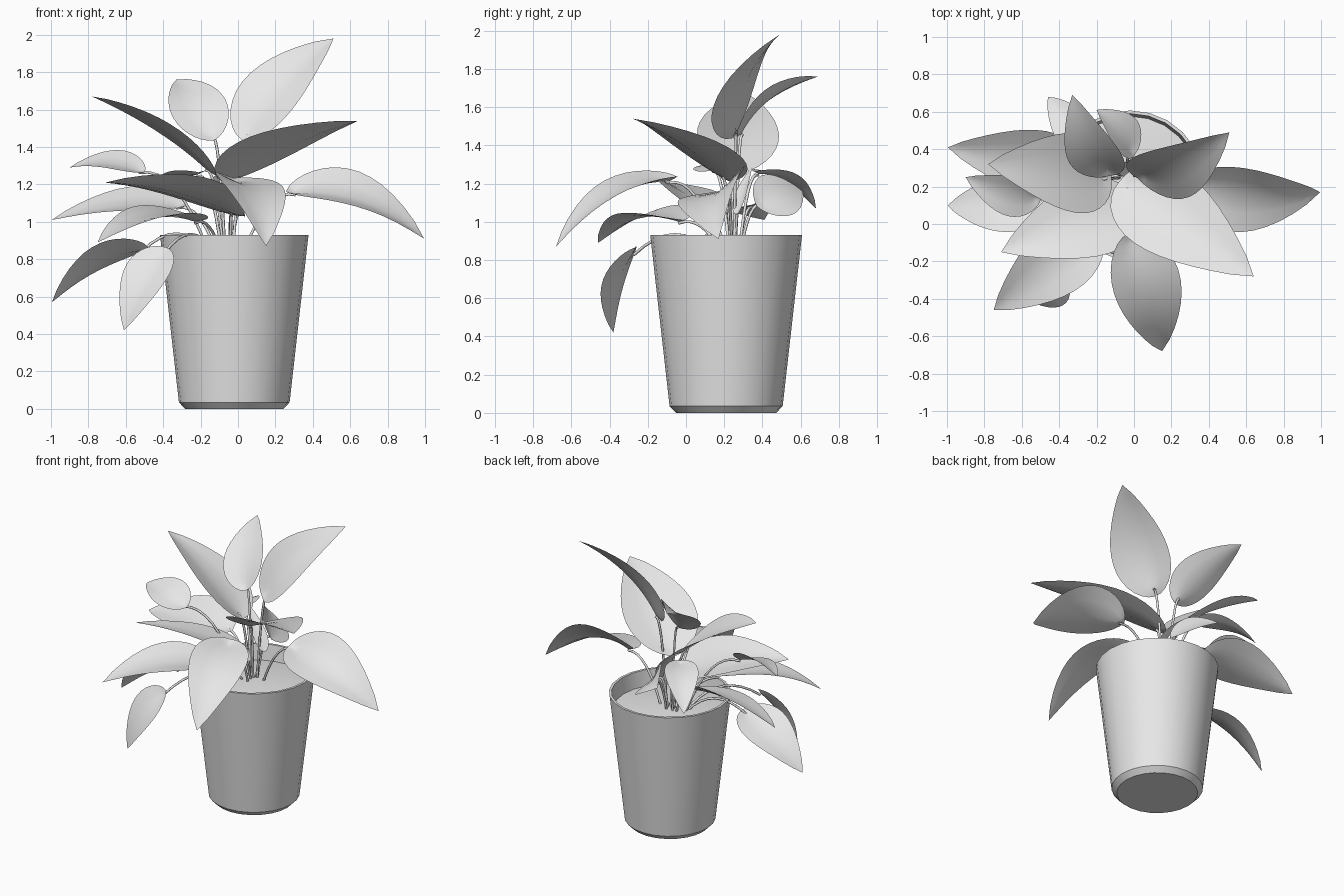
import bpy
import bmesh
import math
from mathutils import Vector

old_cube = bpy.data.objects.get("Cube")
if old_cube:
    bpy.data.objects.remove(old_cube, do_unlink=True)

# One plain grey for the whole plant
clay = bpy.data.materials.new("light_grey")
clay.use_nodes = True
grey = (0.8, 0.8, 0.8, 1)
clay.diffuse_color = grey
clay.node_tree.nodes["Principled BSDF"].inputs["Base Color"].default_value = grey

POT_CENTRE = Vector((-0.02, 0.21, 0))
ROOT_CENTRE = Vector((-0.05, 0.25, 0.83))


def add_mesh(name, bm, smooth_angle):
    """Turn a bmesh into a smooth shaded object with sharp edges kept."""
    mesh = bpy.data.meshes.new(name)
    bm.to_mesh(mesh)
    bm.free()
    mesh.materials.append(clay)
    obj = bpy.data.objects.new(name, mesh)
    bpy.context.collection.objects.link(obj)
    bpy.ops.object.select_all(action="DESELECT")
    obj.select_set(True)
    bpy.context.view_layer.objects.active = obj
    bpy.ops.object.shade_smooth_by_angle(angle=math.radians(smooth_angle))


def lathe(name, profile, sides=24):
    """Spin a radius and height profile around the pot axis."""
    bm = bmesh.new()
    points = [bm.verts.new(POT_CENTRE + Vector((r, 0, z))) for r, z in profile]
    edges = [bm.edges.new(pair) for pair in zip(points, points[1:])]
    bmesh.ops.spin(bm, geom=points + edges, cent=POT_CENTRE, axis=(0, 0, 1),
                   angle=math.tau, steps=sides, use_duplicate=False)
    bmesh.ops.remove_doubles(bm, verts=bm.verts, dist=0.0005)
    bmesh.ops.recalc_face_normals(bm, faces=bm.faces)
    add_mesh(name, bm, 30)


def bezier(a, b, c, t):
    """Point on a quadratic curve."""
    return a * (1 - t) ** 2 + b * 2 * t * (1 - t) + c * t * t


def half_width(t):
    """Heart shaped outline: round at the stalk, pointed at the tip."""
    return math.sin(math.pi * t ** 0.62) ** 0.8 if 0 < t < 1 else 0


def stem(name, end):
    """Thin stalk rising from the soil and bending over to the leaf."""
    out = end - ROOT_CENTRE
    root = ROOT_CENTRE + Vector((out.x, out.y, 0)) * 0.22
    control = root.lerp(end, 0.45)
    control.z = max(end.z, 1.0) + 0.04
    curve = bpy.data.curves.new(name, "CURVE")
    curve.dimensions = "3D"
    curve.bevel_depth = 0.008
    curve.bevel_resolution = 1
    curve.materials.append(clay)
    line = curve.splines.new("POLY")
    steps = 8
    line.points.add(steps)
    for i, point in enumerate(line.points):
        point.co = (*bezier(root, control, end, i / steps), 1)
    obj = bpy.data.objects.new(name, curve)
    bpy.context.collection.objects.link(obj)


def leaf(name, base, tip, up, width, arch=0.05, fold=0.22):
    """Arched blade on a stalk, its two halves lifting from the midrib."""
    base, tip = Vector(base), Vector(tip)
    axis = (tip - base).normalized()
    up = Vector(up)
    up = (up - axis * up.dot(axis)).normalized()
    side = up.cross(axis)
    control = base.lerp(tip, 0.45) + up * arch * 2
    rows, columns = 14, (-1, -0.5, 0, 0.5, 1)
    bm = bmesh.new()
    grid = []
    for i in range(rows + 1):
        t = i / rows
        t = t * t * (1.6 - 0.6 * t)
        reach = half_width(t) * width / 2
        centre = bezier(base, control, tip, t)
        back = axis * width * 0.14 * (1 - t) ** 4
        row = []
        for c in columns:
            lift = up * reach * fold * abs(c) ** 1.3
            row.append(bm.verts.new(centre + side * c * reach + lift - back * abs(c)))
        grid.append(row)
    for low, high in zip(grid, grid[1:]):
        for k in range(len(columns) - 1):
            bm.faces.new((low[k], low[k + 1], high[k + 1], high[k]))
    bmesh.ops.remove_doubles(bm, verts=bm.verts, dist=0.0005)
    add_mesh(name, bm, 60)
    stem(name + "_stem", base - up * 0.008)


# Pot with chamfered foot, thin rim and inner wall
lathe("pot", [(0, 0), (0.262, 0), (0.296, 0.035),
              (0.397, 0.93), (0.38, 0.93), (0.362, 0.79)])
# Gently mounded soil
lathe("soil", [(0.366, 0.82), (0.22, 0.84), (0, 0.85)])

# Upright leaves
leaf("tall_leaf", base=(0.055, 0.26, 1.475), tip=(0.51, 0.49, 1.98),
     up=(-0.34, -0.76, 0.55), width=0.38, arch=0.06)
leaf("right_upper_leaf", base=(-0.03, 0.19, 1.235), tip=(0.64, -0.28, 1.54),
     up=(-0.35, 0.42, 0.82), width=0.47, arch=0.03)
leaf("left_upper_leaf", base=(-0.17, 0.24, 1.28), tip=(-0.78, 0.32, 1.67),
     up=(0.5, 0.12, 0.8), width=0.43, arch=0.03)
leaf("back_upper_leaf", base=(-0.14, 0.29, 1.46), tip=(-0.33, 0.69, 1.76),
     up=(-0.2, -0.55, 0.8), width=0.3, arch=0.055)

# Leaves arching outwards on the right and front
leaf("right_leaf", base=(0.31, 0.21, 1.15), tip=(0.995, 0.17, 0.91),
     up=(0.3, -0.48, 0.8), width=0.39, arch=0.095, fold=0.3)
leaf("front_leaf", base=(-0.015, -0.09, 1.21), tip=(0.15, -0.68, 0.87),
     up=(0.25, -0.35, 0.85), width=0.37, arch=0.09)

# Leaves spreading on the left
leaf("left_front_leaf", base=(-0.03, 0.08, 1.045), tip=(-0.71, -0.15, 1.21),
     up=(0.25, 0.35, 0.9), width=0.44, arch=0.04)
leaf("left_back_leaf", base=(-0.33, 0.35, 1.08), tip=(-0.995, 0.41, 1.01),
     up=(0, -0.36, 0.9), width=0.35, arch=0.04)
leaf("left_middle_leaf", base=(-0.53, 0.14, 1.27), tip=(-0.9, 0.25, 1.29),
     up=(0, -0.42, 0.9), width=0.24, arch=0.04)
leaf("left_corner_leaf", base=(-0.23, -0.04, 1.0), tip=(-0.75, -0.46, 0.89),
     up=(-0.22, -0.32, 0.9), width=0.37, arch=0.07)

# Drooping leaves
leaf("left_drooping_leaf", base=(-0.52, 0.05, 0.845), tip=(-0.995, 0.1, 0.57),
     up=(-0.4, 0.42, 0.8), width=0.31, arch=0.06)
leaf("front_drooping_leaf", base=(-0.4, -0.28, 0.83), tip=(-0.61, -0.38, 0.42),
     up=(-0.38, -0.77, 0.35), width=0.27, arch=0.04)
leaf("back_drooping_leaf", base=(-0.22, 0.38, 1.25), tip=(-0.46, 0.68, 1.07),
     up=(-0.35, 0.45, 0.8), width=0.22, arch=0.05)

# Small leaf low at the back
leaf("back_low_leaf", base=(-0.02, 0.4, 1.09), tip=(-0.2, 0.61, 1.16),
     up=(0.8, 0.25, 0.6), width=0.28, arch=0.02)

# Narrow young leaf among the stalks
leaf("young_shoot", base=(0.02, 0.27, 1.05), tip=(-0.14, 0.345, 1.285),
     up=(0.5, -0.6, 0.5), width=0.09, arch=0.01)
